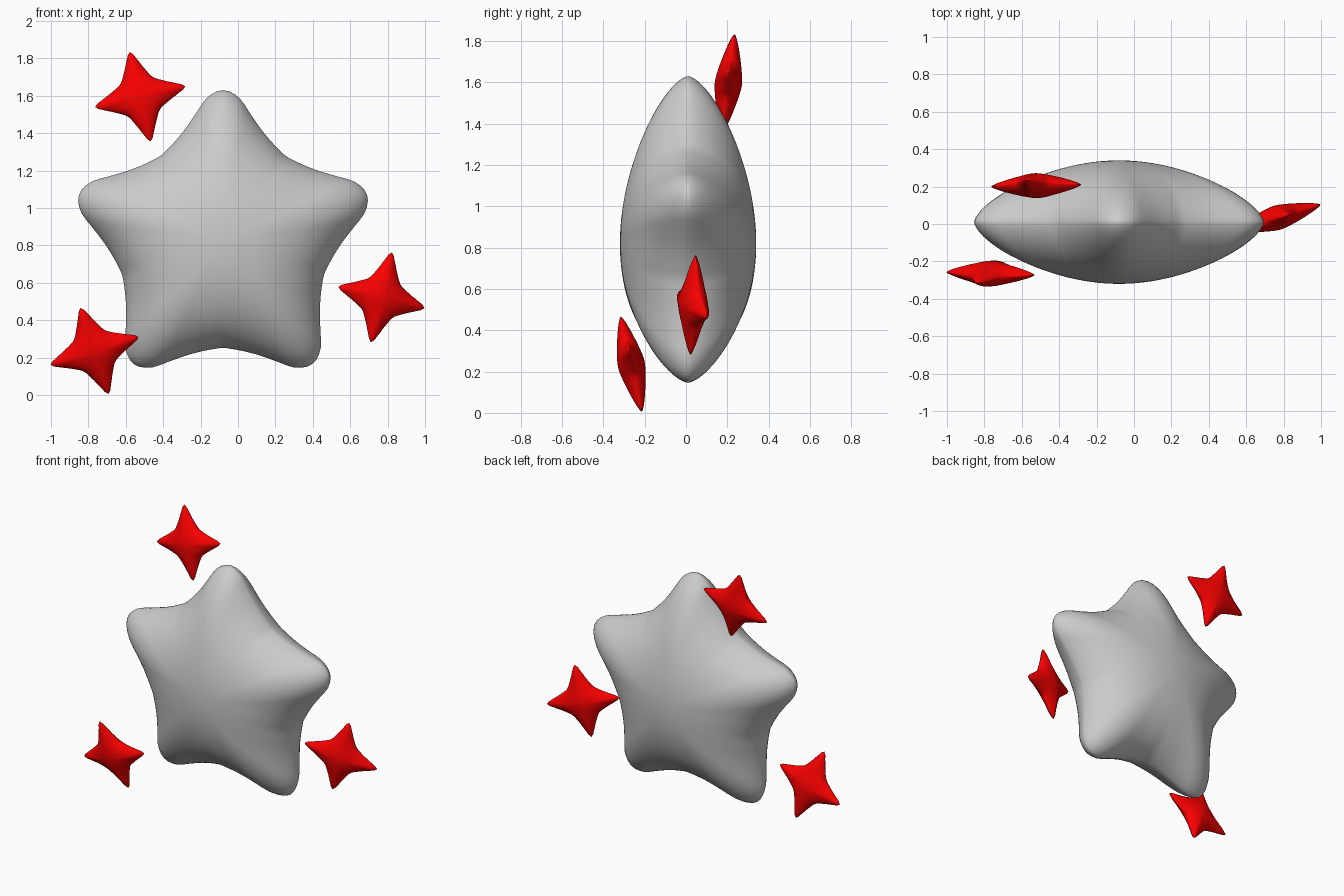
import bpy, bmesh, math
from mathutils import Vector, Matrix

if "Cube" in bpy.data.objects:
    bpy.data.objects.remove(bpy.data.objects["Cube"])


def radius_at(radii, u):
    """Smooth tip-to-valley radius, u from 0 (tip) to 1 (valley), mirrored at both ends."""
    n = len(radii) - 1

    def get(i):
        i = abs(i)
        return radii[2 * n - i if i > n else i]
    i = min(int(u * n), n - 1)
    t = u * n - i
    a, b, c, d = (get(i + k) for k in (-1, 0, 1, 2))
    return b + 0.5 * t * (c - a + t * (2*a - 5*b + 4*c - d + t * (3*(b - c) + d - a)))


def puffy_star(name, points, radii, depth, p, q, centre, right, up, mat=None, seg=32, rings=28):
    """Star outline in local x/z, swelling to +-depth along local y; inner rings turn circular."""
    bm = bmesh.new()
    count = points * seg
    core = 0.84 * radii[0] if points == 5 else 0.7 * radii[0]
    outline = []
    for j in range(count):
        u = (j % seg) / seg * 2
        r = radius_at(radii, u if u <= 1 else 2 - u)
        outline.append((r, math.pi / 2 + j * math.tau / count))

    def make_ring(s, y):
        w = s ** 1.5
        verts = []
        for r, a in outline:
            d = s * (core * (1 - w) + r * w)
            verts.append(bm.verts.new((d * math.cos(a), y, d * math.sin(a))))
        return verts

    rim = make_ring(1, 0)
    for side in (-1, 1):
        previous = rim
        for k in range(rings - 1, 0, -1):
            s = math.sin(k / rings * math.pi / 2)
            ring = make_ring(s, side * depth * (1 - s ** p) ** q)
            for j in range(count):
                m = (j + 1) % count
                bm.faces.new((previous[j], previous[m], ring[m], ring[j]))
            previous = ring
        pole = bm.verts.new((0, side * depth, 0))
        for j in range(count):
            bm.faces.new((previous[j], previous[(j + 1) % count], pole))
    bmesh.ops.recalc_face_normals(bm, faces=bm.faces)
    for f in bm.faces:
        f.smooth = True

    mesh = bpy.data.meshes.new(name)
    bm.to_mesh(mesh)
    bm.free()
    obj = bpy.data.objects.new(name, mesh)
    bpy.context.collection.objects.link(obj)
    # orient from the right and up directions
    z = Vector(up).normalized()
    x = Vector(right)
    x = (x - z * x.dot(z)).normalized()
    y = z.cross(x)
    basis = Matrix((x, y, z)).transposed().to_4x4()
    obj.matrix_world = Matrix.Translation(centre) @ basis
    if mat:
        mesh.materials.append(mat)
    return obj


red = bpy.data.materials.new("red")
red.diffuse_color = (0.95, 0, 0, 1)
red.use_nodes = True
red.node_tree.nodes["Principled BSDF"].inputs["Base Color"].default_value = red.diffuse_color

# large five-pointed star
puffy_star("large_star", 5, [0.81, 0.778, 0.7, 0.64, 0.602, 0.579, 0.568],
           0.33, 2.0, 0.64, (-0.08, 0.01, 0.82), (1, 0, 0), (0, 0, 1))

# three small four-pointed sparkles: centre, right direction, up direction
sparkles = {
    "sparkle_top": ((-0.523, 0.205, 1.595), (0.24, 0.005, 0.055), (-0.055, 0.03, 0.237)),
    "sparkle_right": ((0.767, 0.034, 0.522), (0.232, 0.07, -0.058), (0.055, 0.012, 0.238)),
    "sparkle_left": ((-0.767, -0.265, 0.236), (0.235, -0.007, 0.073), (-0.073, -0.05, 0.225)),
}
for name, (centre, right, up) in sparkles.items():
    puffy_star(name, 4, [0.247, 0.207, 0.173, 0.152, 0.138, 0.129, 0.126],
               0.066, 1.6, 0.7, centre, right, up, red, seg=24, rings=16)
